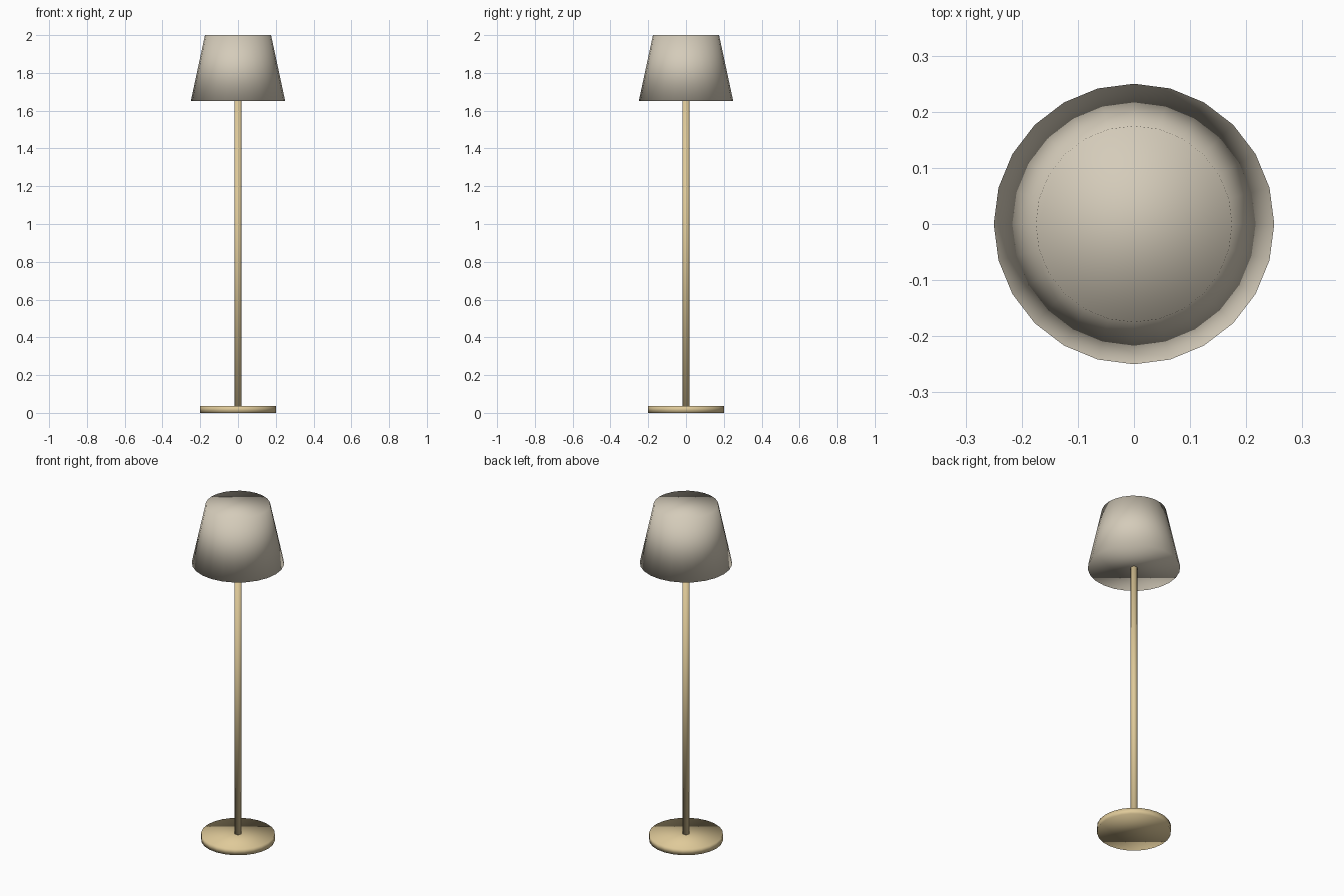
import bpy
import bmesh
from mathutils import Matrix

cube = bpy.data.objects.get("Cube")
if cube:
    bpy.data.objects.remove(cube, do_unlink=True)


def material(name, rgb):
    mat = bpy.data.materials.new(name)
    mat.use_nodes = True
    color = (*rgb, 1)
    mat.diffuse_color = color
    mat.node_tree.nodes["Principled BSDF"].inputs["Base Color"].default_value = color
    return mat


def round_part(name, mat, bottom, top, r_bottom, r_top, sides):
    """Closed, softly shaded cylinder or frustum standing on the z axis."""
    bm = bmesh.new()
    bmesh.ops.create_cone(
        bm, cap_ends=True, cap_tris=False, segments=sides,
        radius1=r_bottom, radius2=r_top, depth=top - bottom,
        matrix=Matrix.Translation((0, 0, (bottom + top) / 2)))
    for face in bm.faces:
        face.smooth = True
    mesh = bpy.data.meshes.new(name)
    bm.to_mesh(mesh)
    bm.free()
    mesh.materials.append(mat)
    obj = bpy.data.objects.new(name, mesh)
    bpy.context.collection.objects.link(obj)
    return obj


wood = material("pale wood", (0.74, 0.59, 0.32))
fabric = material("cream fabric", (0.66, 0.60, 0.49))

base_top = 0.0375
shade_bottom = 1.65

# Round foot, slim pole and tapered shade
round_part("base", wood, 0, base_top, 0.2, 0.2, 24)
round_part("pole", wood, base_top, shade_bottom, 0.0185, 0.0185, 24)
round_part("lamp_shade", fabric, shade_bottom, 2, 0.25, 0.175, 24)
